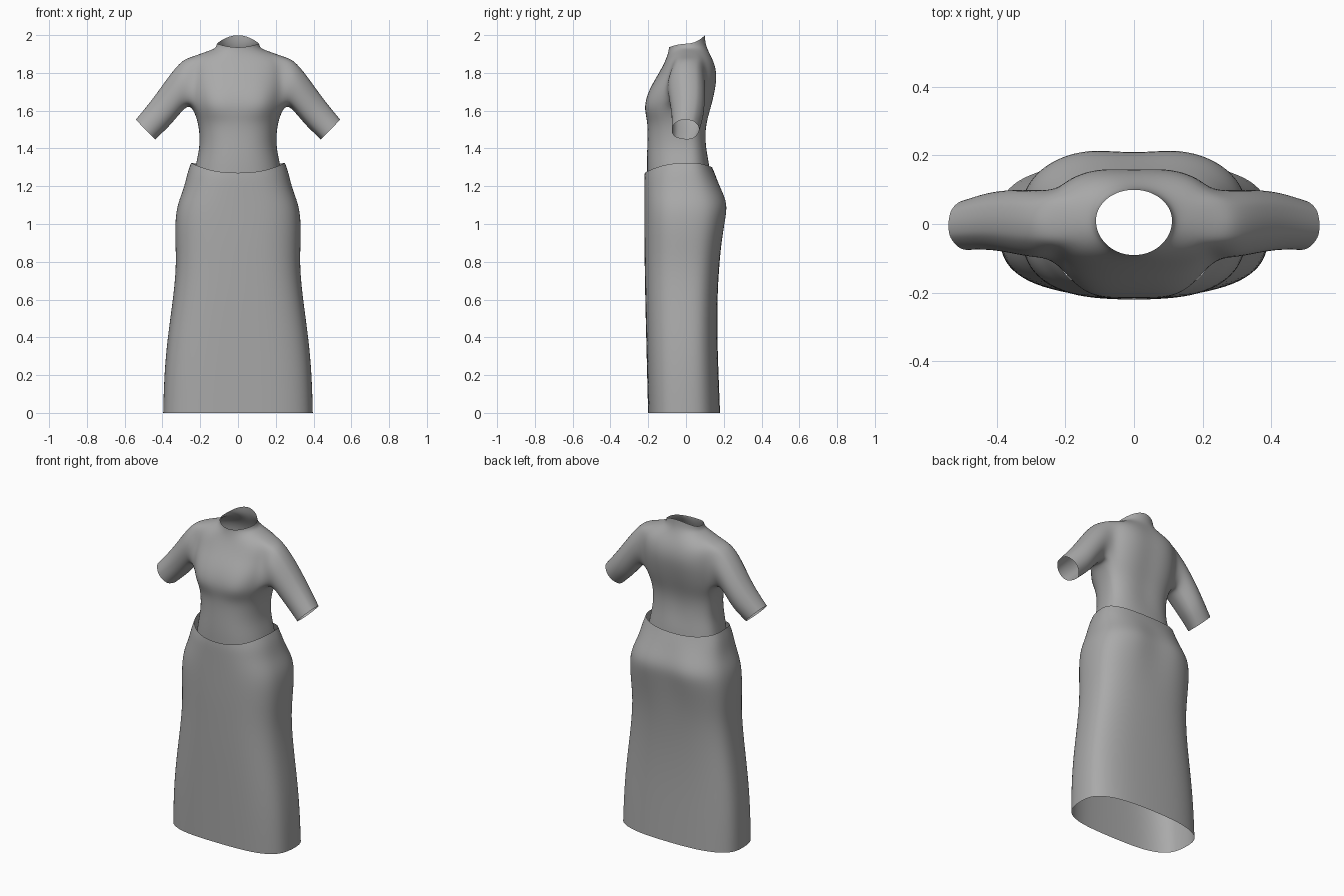
import bpy, bmesh, math
from mathutils import Vector

if "Cube" in bpy.data.objects:
    bpy.data.objects.remove(bpy.data.objects["Cube"])

GREY = (0.4, 0.4, 0.4, 1)
cloth = bpy.data.materials.new("grey_cloth")
cloth.use_nodes = True
cloth.diffuse_color = GREY
cloth.node_tree.nodes["Principled BSDF"].inputs["Base Color"].default_value = GREY
cloth.node_tree.nodes["Principled BSDF"].inputs["Roughness"].default_value = 0.8

SIDES = 24


def ring(bm, zs, half_width, front, back, nf=2.4, nb=2.4, dip=0.0, bust=0.0, cy=0.01):
    """Rounded section: zs holds the heights at front, side and back."""
    zf, zside, zb = zs if isinstance(zs, tuple) else (zs, zs, zs)
    verts = []
    for i in range(SIDES):
        a = 2 * math.pi * i / SIDES
        c, s = math.cos(a), math.sin(a)
        p = 2 / (nf if s < 0 else nb)
        x = 1.01 * half_width * math.copysign(abs(c) ** p, c)
        depth = abs(s) ** p
        y = cy + depth * ((front if s < 0 else back) - cy) * 1.01
        if s > 0:                                   # hollow along the spine
            y -= dip * math.exp(-(x / 0.07) ** 2)
        else:                                       # paired swell on the chest
            y -= bust * math.exp(-((abs(x) - 0.12) / 0.05) ** 2)
        z = zside + ((zf if s < 0 else zb) - zside) * s * s
        verts.append(bm.verts.new((x, y, z)))
    return verts


def bridge(bm, rings):
    """Skin neighbouring rings, returning faces by row and column."""
    return [[bm.faces.new((lo[i], lo[(i + 1) % SIDES], hi[(i + 1) % SIDES], hi[i]))
             for i in range(SIDES)] for lo, hi in zip(rings, rings[1:])]


def finish(bm, name):
    bmesh.ops.recalc_face_normals(bm, faces=bm.faces)
    mesh = bpy.data.meshes.new(name)
    bm.to_mesh(mesh)
    bm.free()
    mesh.materials.append(cloth)
    mesh.shade_smooth()
    obj = bpy.data.objects.new(name, mesh)
    bpy.context.collection.objects.link(obj)
    mod = obj.modifiers.new("smooth", "SUBSURF")
    mod.levels = mod.render_levels = 2
    return obj


# Skirt: open tube, full at the hips and wide at the hem
bm = bmesh.new()
bridge(bm, [
    ring(bm, 0.0, 0.395, -0.20, 0.18, 3.2, 2.7),
    ring(bm, 0.2, 0.39, -0.205, 0.172, 3.2, 2.7),
    ring(bm, 0.4, 0.372, -0.21, 0.165, 3.1, 2.7),
    ring(bm, 0.6, 0.343, -0.215, 0.165, 3.0, 2.7),
    ring(bm, 0.78, 0.325, -0.218, 0.175, 2.9, 2.7),
    ring(bm, 0.92, 0.332, -0.22, 0.195, 2.8, 2.7, 0.008),
    ring(bm, 1.03, 0.331, -0.22, 0.217, 2.8, 2.7, 0.018),
    ring(bm, 1.11, 0.318, -0.22, 0.23, 2.7, 2.6, 0.022),
    ring(bm, 1.19, 0.285, -0.22, 0.19, 2.6, 2.5, 0.012),
    ring(bm, (1.24, 1.27, 1.26), 0.268, -0.22, 0.155, 2.5, 2.4),
    ring(bm, (1.27, 1.325, 1.30), 0.248, -0.218, 0.138, 2.4, 2.4),
])
finish(bm, "skirt")

# Bodice: torso from waist to neckline
bm = bmesh.new()
rings = [
    ring(bm, 1.24, 0.235, -0.205, 0.13),
    ring(bm, 1.32, 0.222, -0.207, 0.122),
    ring(bm, 1.40, 0.203, -0.205, 0.112, dip=0.008),
    ring(bm, 1.48, 0.203, -0.202, 0.108, dip=0.01),
    ring(bm, 1.55, 0.214, -0.205, 0.118, dip=0.01),
    ring(bm, 1.62, 0.242, -0.22, 0.14, 2.5, dip=0.012, bust=0.018),
    ring(bm, 1.71, 0.255, -0.195, 0.162, 2.5, dip=0.012, bust=0.008),
    ring(bm, 1.79, 0.255, -0.148, 0.172, dip=0.012),
    ring(bm, (1.85, 1.885, 1.86), 0.245, -0.115, 0.155, dip=0.01),
    ring(bm, (1.895, 1.918, 1.92), 0.152, -0.097, 0.115, 2, 2),
    ring(bm, (1.93, 1.93, 1.96), 0.118, -0.09, 0.102, 2, 2),
    ring(bm, (1.935, 1.955, 2.0), 0.111, -0.091, 0.10, 2, 2),
]
rows = bridge(bm, rings)

# Armholes: cut four columns on each side, three rows high
LOW, HIGH, SPAN = 5, 8, 2
holes = []
for mid in (0, SIDES // 2):
    cols = [(mid + k) % SIDES for k in range(-SPAN, SPAN + 1)]
    loop = [rings[LOW][c] for c in cols]
    loop += [rings[r][cols[-1]] for r in range(LOW + 1, HIGH)]
    loop += [rings[HIGH][c] for c in reversed(cols)]
    loop += [rings[r][cols[0]] for r in range(HIGH - 1, LOW, -1)]
    doomed = [rows[r][c] for r in range(LOW, HIGH) for c in cols[:-1]]
    holes.append((1 if mid == 0 else -1, loop, doomed))
for side, loop, doomed in holes:
    bmesh.ops.delete(bm, geom=doomed, context="FACES")

# Sleeves: top (x, z), bottom (x, z), middle y and half depth of each cuff ring
sleeve = [
    ((0.295, 1.868), (0.272, 1.622), 0.0, 0.102),
    ((0.36, 1.79), (0.312, 1.578), 0.005, 0.098),
    ((0.43, 1.69), (0.365, 1.515), 0.01, 0.09),
    ((0.488, 1.615), (0.405, 1.478), 0.005, 0.082),
    ((0.541, 1.552), (0.438, 1.447), -0.003, 0.075),
]
for side, loop, doomed in holes:
    centre = sum((v.co for v in loop), Vector()) / len(loop)
    angles = [math.atan2((v.co.z - centre.z) / 0.125, (v.co.y - centre.y) / 0.1) for v in loop]
    previous = loop
    for top, bottom, y, depth in sleeve:
        current = []
        for a in angles:
            t = 0.5 + 0.5 * 1.03 * math.sin(a)
            x = bottom[0] + (top[0] - bottom[0]) * t
            z = bottom[1] + (top[1] - bottom[1]) * t
            current.append(bm.verts.new((side * x, y + 1.03 * depth * math.cos(a), z)))
        for i in range(len(loop)):
            j = (i + 1) % len(loop)
            bm.faces.new((previous[i], previous[j], current[j], current[i]))
        previous = current
loose = [v for v in bm.verts if not v.link_faces]
bmesh.ops.delete(bm, geom=loose, context="VERTS")
finish(bm, "bodice_with_sleeves")
